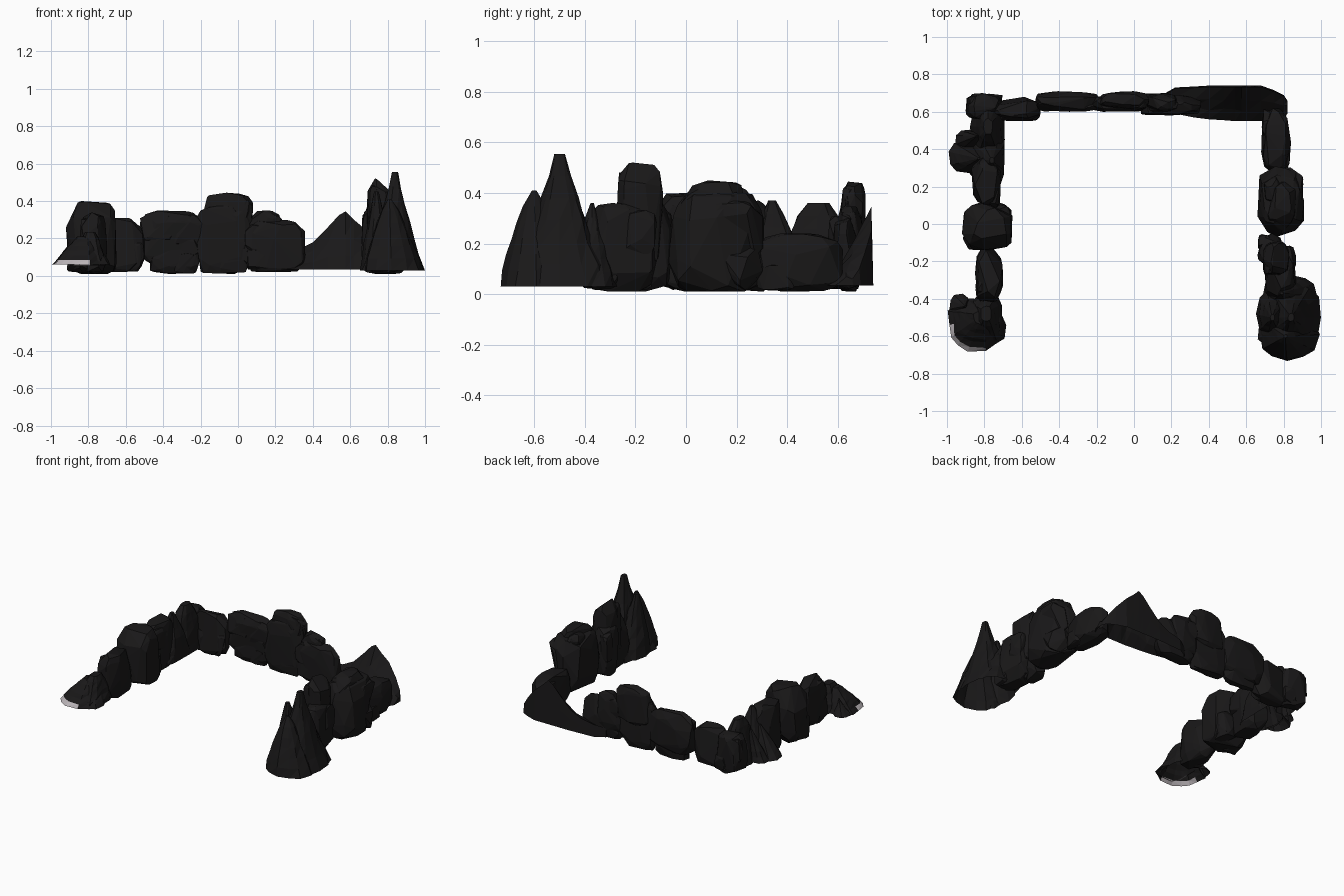
import bpy, bmesh, math, random
from mathutils import Vector

if "Cube" in bpy.data.objects:
    bpy.data.objects.remove(bpy.data.objects["Cube"])

def material(name, v):
    m = bpy.data.materials.new(name)
    m.diffuse_color = (v, v * 0.93, v * 0.97, 1)
    m.use_nodes = True
    m.node_tree.nodes["Principled BSDF"].inputs["Base Color"].default_value = m.diffuse_color
    return m

DARK = material("dark_rock", 0.010)
PALE = material("pale_rock", 0.5)

def to_object(name, bm):
    bmesh.ops.recalc_face_normals(bm, faces=bm.faces)
    me = bpy.data.meshes.new(name)
    bm.to_mesh(me)
    bm.free()
    ob = bpy.data.objects.new(name, me)
    bpy.context.collection.objects.link(ob)
    me.materials.append(DARK)
    return ob

def fuse(ob, inside, open_below=None):
    """Union the shells of one object (a tiny seed cube triggers the self union)."""
    bm = bmesh.new()
    bmesh.ops.create_cube(bm, size=0.004)
    bmesh.ops.translate(bm, verts=bm.verts, vec=inside)
    seed = to_object("seed", bm)
    mod = ob.modifiers.new("fuse", 'BOOLEAN')
    mod.operation, mod.solver, mod.use_self, mod.object = 'UNION', 'EXACT', True, seed
    new = bpy.data.meshes.new_from_object(ob.evaluated_get(bpy.context.evaluated_depsgraph_get()))
    ob.modifiers.clear()
    if len(new.polygons) > 20:
        ob.data = new
    bpy.data.objects.remove(seed)
    if open_below is not None:  # hollow underside
        bm = bmesh.new()
        bm.from_mesh(ob.data)
        low = [f for f in bm.faces if f.normal.z < -0.9 and f.calc_center_median().z < open_below]
        bmesh.ops.delete(bm, geom=low, context='FACES')
        bm.to_mesh(ob.data)
        bm.free()
    return ob

def spow(v, e):
    return math.copysign(abs(v) ** e, v)

def hull(bm, rng, lo, hi, n, plan=0.75, side=0.5):
    """Faceted boulder filling a box: upright sides, rounded plan."""
    pts = []
    for _ in range(n):
        a, s = rng.uniform(0, math.tau), rng.uniform(-1, 1)
        r = (1 - s * s) ** (side / 2) * rng.uniform(0.88, 1)
        p = Vector((r * spow(math.cos(a), plan), r * spow(math.sin(a), plan), spow(s, side)))
        p.xy *= 1 - 0.12 * max(p.z, 0)
        pts.append(p)
    for i in range(3):
        a, b = min(p[i] for p in pts), max(p[i] for p in pts)
        for p in pts:
            p[i] = lo[i] + (hi[i] - lo[i]) * (p[i] - a) / (b - a)
    vs = [bm.verts.new(p) for p in pts]
    r = bmesh.ops.convex_hull(bm, input=vs)
    junk = [g for g in r["geom_interior"] + r["geom_unused"] if isinstance(g, bmesh.types.BMVert)]
    bmesh.ops.delete(bm, geom=list(set(junk)), context='VERTS')

def boulder(name, seed, boxes):
    rng = random.Random(seed)
    bm = bmesh.new()
    for x0, x1, y0, y1, z0, z1 in boxes:
        lo, hi = Vector((x0, y0, z0)), Vector((x1, y1, z1))
        size = hi - lo
        hull(bm, rng, lo, hi, 46)
        # smaller slabs breaking up the sides
        for k in range(2):
            s = Vector([size[i] * rng.uniform(0.45, 0.62) for i in range(3)])
            o = Vector([(size[i] - s[i]) * rng.choice((0.04, 0.96)) for i in range(3)])
            o.z *= 0.85
            hull(bm, rng, lo + o, lo + o + s, 26)
    b = boxes[0]
    fuse(to_object(name, bm), [(b[i] + b[i + 1]) / 2 for i in (0, 2, 4)])

def spire(bm, rng, x, y, z0, rx, ry, h, lean=(0, 0), sides=12, power=1.35, tip=0.06, xmax=9):
    """Ridged, slightly concave rock needle."""
    ridge = [1 + rng.uniform(-0.1, 0.06) for _ in range(sides)]
    rings, levels = [], 6
    for k in range(levels + 1):
        t = k / levels
        r = tip + (1 - tip) * (1 - t) ** power
        ring = []
        for i in range(sides):
            a = math.tau * i / sides
            q = r * ridge[i] * rng.uniform(0.93, 1.05)
            px = x + lean[0] * t + rx * q * spow(math.cos(a), 0.8)
            py = y + lean[1] * t + ry * q * spow(math.sin(a), 0.8)
            ring.append(bm.verts.new((min(px, xmax + 0.02 * py), py, z0 + h * t)))
        rings.append(ring)
    for a, b in zip(rings, rings[1:]):
        for i in range(sides):
            j = (i + 1) % sides
            bm.faces.new((a[i], a[j], b[j]))
            bm.faces.new((a[i], b[j], b[i]))
    bm.faces.new(rings[0][::-1])
    bm.faces.new(rings[-1])

# boulders of the wall, each from boxes x0, x1, y0, y1, z0, z1
ROCKS = {
    "right_rock_low": [(0.70, 0.87, -0.40, -0.11, 0.01, 0.36), (0.66, 0.80, -0.24, -0.05, 0.01, 0.37),
                       (0.69, 0.83, -0.28, -0.09, 0.10, 0.52)],
    "right_rock_wide": [(0.66, 0.91, -0.07, 0.31, 0.01, 0.41), (0.69, 0.88, -0.02, 0.26, 0.15, 0.45)],
    "right_rock_flat": [(0.68, 0.84, 0.27, 0.62, 0.01, 0.24)],
    "back_rock_a": [(-0.76, -0.50, 0.55, 0.68, 0.02, 0.31)],
    "back_rock_b": [(-0.53, -0.18, 0.60, 0.71, 0.06, 0.35), (-0.47, -0.20, 0.61, 0.69, 0.01, 0.24)],
    "back_rock_c": [(-0.23, 0.07, 0.60, 0.69, 0.01, 0.38), (-0.19, 0.08, 0.61, 0.71, 0.18, 0.445)],
    "back_rock_d": [(0.03, 0.36, 0.58, 0.69, 0.02, 0.30), (0.02, 0.24, 0.60, 0.70, 0.08, 0.35)],
    "left_corner_rock": [(-0.90, -0.70, 0.54, 0.70, 0.02, 0.30)],
    "left_rock_a": [(-0.87, -0.71, 0.08, 0.36, 0.01, 0.37)],
    "left_rock_b": [(-0.92, -0.65, -0.14, 0.12, 0.01, 0.40)],
    "left_rock_c": [(-0.85, -0.70, -0.42, -0.11, 0.01, 0.34)],
}
for n, (name, boxes) in enumerate(ROCKS.items()):
    boulder(name, 40 + n, boxes)

# needle cluster at the end of the right arm
rng = random.Random(5)
bm = bmesh.new()
spire(bm, rng, 0.83, -0.50, 0.03, 0.17, 0.21, 0.525, (0.01, 0), 14, 1.2, 0.1)
spire(bm, rng, 0.82, -0.59, 0.03, 0.16, 0.145, 0.38, (-0.01, -0.01), 12, 0.75)
spire(bm, rng, 0.84, -0.38, 0.03, 0.15, 0.115, 0.33, (-0.05, 0.01), 12, 1.0)
spire(bm, rng, 0.75, -0.48, 0.03, 0.10, 0.14, 0.42, (-0.01, -0.02), 10, 0.9, 0.12)
fuse(to_object("right_needles", bm), (0.83, -0.50, 0.12), 0.05)

# needles along the left rear corner, flat towards the inside, stepping out to the left
bm = bmesh.new()
spire(bm, rng, -0.78, 0.52, 0.05, 0.10, 0.18, 0.31, (0, 0), 12, 0.7, 0.25, -0.70)
spire(bm, rng, -0.78, 0.36, 0.05, 0.12, 0.16, 0.32, (0.02, -0.02), 12, 0.9, 0.1, -0.70)
spire(bm, rng, -0.90, 0.35, 0.06, 0.10, 0.09, 0.20, (0.07, 0), 9, 1.0)
spire(bm, rng, -0.88, 0.45, 0.06, 0.08, 0.06, 0.22, (0.04, 0.02), 9, 1.0)
fuse(to_object("left_needles", bm), (-0.80, 0.42, 0.12), 0.08)

# pale-edged low mound at the end of the left arm
bm = bmesh.new()
spire(bm, rng, -0.84, -0.54, 0.06, 0.16, 0.14, 0.15, (0.02, 0.04), 14, 0.9, 0.25)
spire(bm, rng, -0.79, -0.51, 0.055, 0.10, 0.14, 0.18, (0, 0.03), 12, 0.8, 0.3)
spire(bm, rng, -0.93, -0.43, 0.06, 0.06, 0.06, 0.10, (0.03, -0.01), 9)
mound = fuse(to_object("left_end_mound", bm), (-0.82, -0.53, 0.10), 0.08)
mound.data.materials.append(PALE)
for p in mound.data.polygons:
    c = p.center
    if c.y < -0.55 and c.x < -0.79 and c.z < 0.085:
        p.material_index = len(mound.data.materials) - 1

# mountain ridge at the right rear corner: x, front y, back y, ridge height
RIDGE = [(0.15, 0.62, 0.69, 0.10), (0.22, 0.59, 0.73, 0.12), (0.32, 0.57, 0.735, 0.14),
         (0.40, 0.56, 0.74, 0.18), (0.48, 0.555, 0.74, 0.26), (0.54, 0.55, 0.74, 0.325),
         (0.575, 0.55, 0.74, 0.345), (0.62, 0.55, 0.74, 0.30), (0.68, 0.55, 0.74, 0.25),
         (0.75, 0.55, 0.715, 0.17), (0.80, 0.56, 0.69, 0.10), (0.82, 0.59, 0.66, 0.06)]
bm = bmesh.new()
sections = []
for x, yf, yb, h in RIDGE:
    w = yb - yf
    j = lambda: rng.uniform(-0.008, 0.008)
    prof = [(yf, 0.035), (yf + 0.30 * w + j(), 0.04 + 0.22 * h + j()),
            (yf + 0.6 * w + j(), 0.03 + 0.55 * h + j()), (yb - 0.04 * w, h),
            (yb - 0.02 * w, 0.55 * h + 0.015), (yb, 0.035)]
    sections.append([bm.verts.new((x, y, z)) for y, z in prof])
for a, b in zip(sections, sections[1:]):
    for i in range(5):  # open underneath
        bm.faces.new((a[i], a[i + 1], b[i + 1]))
        bm.faces.new((a[i], b[i + 1], b[i]))
bm.faces.new(sections[0])
bm.faces.new(sections[-1])
to_object("back_mountain", bm)
